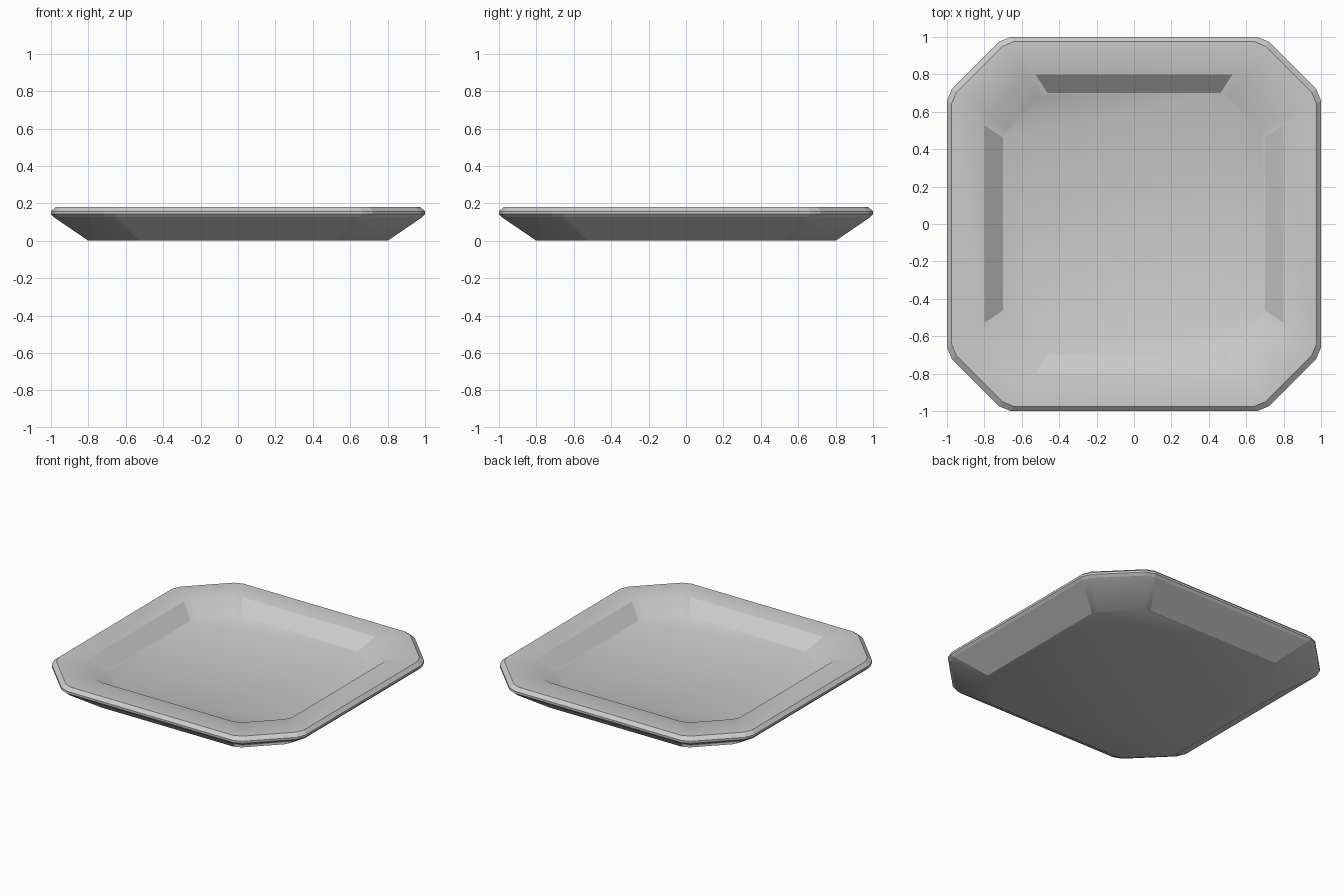
import bpy
import bmesh

cube = bpy.data.objects.get("Cube")
if cube:
    bpy.data.objects.remove(cube, do_unlink=True)

# Single grey material
grey = bpy.data.materials.new("plain_grey")
grey.use_nodes = True
colour = (0.6, 0.6, 0.6, 1)
grey.diffuse_color = colour
grey.node_tree.nodes["Principled BSDF"].inputs["Base Color"].default_value = colour

# Outline: a square with cut, softened corners, turned four times
corner = [(1, 0.66), (0.975, 0.72), (0.72, 0.975), (0.66, 1)]
outline = []
for turn in range(4):
    outline += corner
    corner = [(-y, x) for x, y in corner]

# Cross-section as (scale, height, softens at the corners), base to well floor
profile = [
    (0.8, 0.0, True),       # outer wall
    (0.985, 0.126, False),  # lower rim bevel
    (1.0, 0.142, False),    # rim edge
    (1.0, 0.157, False),    # upper rim bevel
    (0.975, 0.18, True),    # flat rim
    (0.8, 0.18, True),      # well wall
    (0.7, 0.095, True),     # well floor
]

bm = bmesh.new()
rings = [[bm.verts.new((x * s, y * s, z)) for x, y in outline] for s, z, _ in profile]
count = len(outline)
for level, (low, high) in enumerate(zip(rings, rings[1:])):
    soft = profile[level][2]
    level_rim = profile[level][1] == profile[level + 1][1]
    for i in range(count):
        j = (i + 1) % count
        face = bm.faces.new((low[i], low[j], high[j], high[i]))
        # Long straight sides stay flat, cut corners are smooth
        straight = i % 4 == 3
        face.smooth = soft and (level_rim or not straight)
for ring in (rings[0][::-1], rings[-1]):
    bm.faces.new(ring).smooth = True
bmesh.ops.recalc_face_normals(bm, faces=bm.faces)

mesh = bpy.data.meshes.new("plate")
bm.to_mesh(mesh)
bm.free()
mesh.materials.append(grey)
plate = bpy.data.objects.new("plate", mesh)
bpy.context.collection.objects.link(plate)
